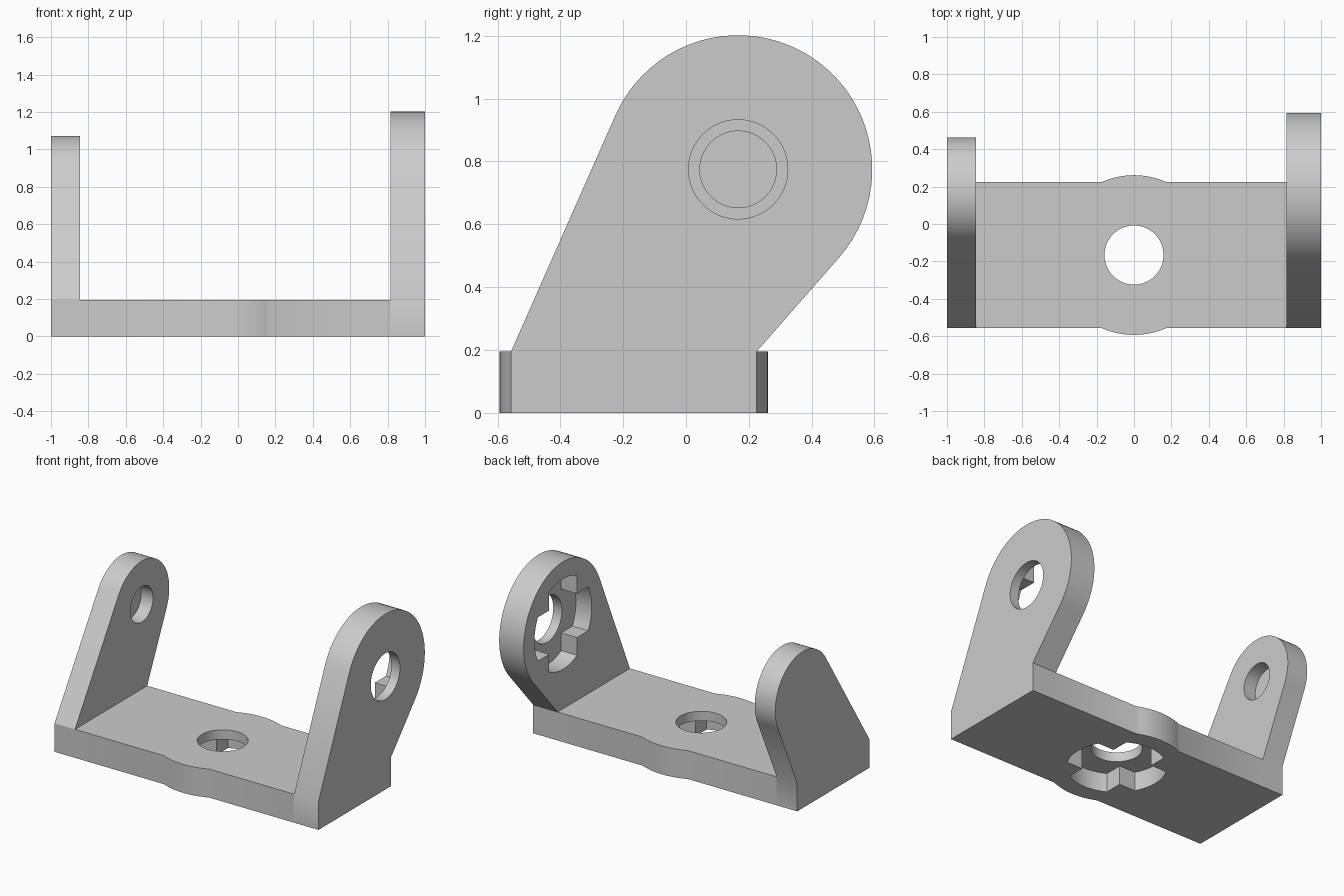
import bpy, bmesh, math
from mathutils import Vector

cube = bpy.data.objects.get("Cube")
if cube:
    bpy.data.objects.remove(cube, do_unlink=True)

grey = bpy.data.materials.new("plain grey")
grey.use_nodes = True
COLOUR = (0.6, 0.6, 0.6, 1)
grey.diffuse_color = COLOUR
grey.node_tree.nodes["Principled BSDF"].inputs["Base Color"].default_value = COLOUR

# Main dimensions
FRONT, BACK, THICK = -0.557, 0.225, 0.195
MID = (FRONT + BACK) / 2
HALF = (BACK - FRONT) / 2
PIVOT = Vector((-MID, 0.775))      # y, z of the hinge axis
BOSS = 0.427                       # radius of bump and large arm
LEFT_IN, RIGHT_IN = 0.815, -0.845  # inner faces of the arms


def arc(centre, r, start, end, steps):
    return [(centre[0] + r * math.cos(start + (end - start) * i / steps),
             centre[1] + r * math.sin(start + (end - start) * i / steps))
            for i in range(steps + 1)]


def circle(centre, r):
    return arc(centre, r, 0, math.tau, 64)[:-1]


def prism(name, outline, axis, low, high):
    """Extrude a closed outline along the x or z axis."""
    def place(u, v, w):
        return (w, u, v) if axis == "x" else (u, v, w)
    bm = bmesh.new()
    bottom = [bm.verts.new(place(u, v, low)) for u, v in outline]
    top = [bm.verts.new(place(u, v, high)) for u, v in outline]
    bm.faces.new(bottom[::-1])
    bm.faces.new(top)
    n = len(outline)
    for i in range(n):
        j = (i + 1) % n
        bm.faces.new((bottom[i], bottom[j], top[j], top[i]))
    mesh = bpy.data.meshes.new(name)
    bm.to_mesh(mesh)
    bm.free()
    mesh.materials.append(grey)
    obj = bpy.data.objects.new(name, mesh)
    bpy.context.collection.objects.link(obj)
    return obj


def cut(obj, outline, axis, low, high):
    """Subtract a prism from a part."""
    cutter = prism("cutter", outline, axis, low, high)
    cutter.hide_render = True
    mod = obj.modifiers.new("cut", "BOOLEAN")
    mod.operation, mod.solver, mod.object = "DIFFERENCE", "EXACT", cutter
    bpy.ops.object.select_all(action="DESELECT")
    bpy.context.view_layer.objects.active = obj
    obj.select_set(True)
    bpy.ops.object.modifier_apply(modifier=mod.name)
    bpy.data.objects.remove(cutter, do_unlink=True)


def cross(centre, r=0.31, half=0.15):
    """Four-armed pocket with rounded ends."""
    a = math.asin(half / r)
    points = []
    for k in range(4):
        turn = k * math.pi / 2
        points += arc(centre, r, turn - a, turn + a, 10)
        corner = turn + math.pi / 4
        points.append((centre[0] + half * math.sqrt(2) * math.cos(corner),
                       centre[1] + half * math.sqrt(2) * math.sin(corner)))
    return points


def arm_outline(r):
    """Square foot with straight sides running tangent to a round head."""
    def tangent(y, side):
        d = Vector((y, THICK)) - PIVOT
        return math.atan2(d.y, d.x) + side * math.acos(r / d.length)
    start, end = tangent(BACK, 1), tangent(FRONT, -1) + math.tau
    return ([(FRONT, 0), (BACK, 0), (BACK, THICK)]
            + arc(PIVOT, r, start, end, 40) + [(FRONT, THICK)])


# Base plate with a rounded bump on each long side
spread = math.acos(HALF / BOSS)
quarter = math.pi / 2
outline = [(RIGHT_IN, FRONT)]
outline += arc((0, MID), BOSS, -quarter - spread, -quarter + spread, 12)
outline += [(LEFT_IN, FRONT), (LEFT_IN, BACK)]
outline += arc((0, MID), BOSS, quarter - spread, quarter + spread, 12)
outline += [(RIGHT_IN, BACK)]
base = prism("base_plate", outline, "z", 0, THICK)
cut(base, circle((0, MID), 0.158), "z", -0.1, 0.3)
cut(base, cross((0, MID)), "z", -0.1, 0.13)

# Large arm with a through hole and a cross pocket on its inner face
left_arm = prism("left_arm", arm_outline(BOSS), "x", LEFT_IN, 1)
cut(left_arm, circle(PIVOT, 0.158), "x", 0.7, 1.1)
cut(left_arm, cross(PIVOT), "x", 0.7, LEFT_IN + 0.12)

# Small arm with a blind pin hole on its inner face
right_arm = prism("right_arm", arm_outline(0.297), "x", -1, RIGHT_IN)
cut(right_arm, circle(PIVOT, 0.122), "x", RIGHT_IN - 0.09, -0.7)

# Smooth the curved walls, keep the edges crisp
for part in (base, left_arm, right_arm):
    bpy.ops.object.select_all(action="DESELECT")
    part.select_set(True)
    bpy.context.view_layer.objects.active = part
    bpy.ops.object.shade_smooth_by_angle(angle=math.radians(30))
